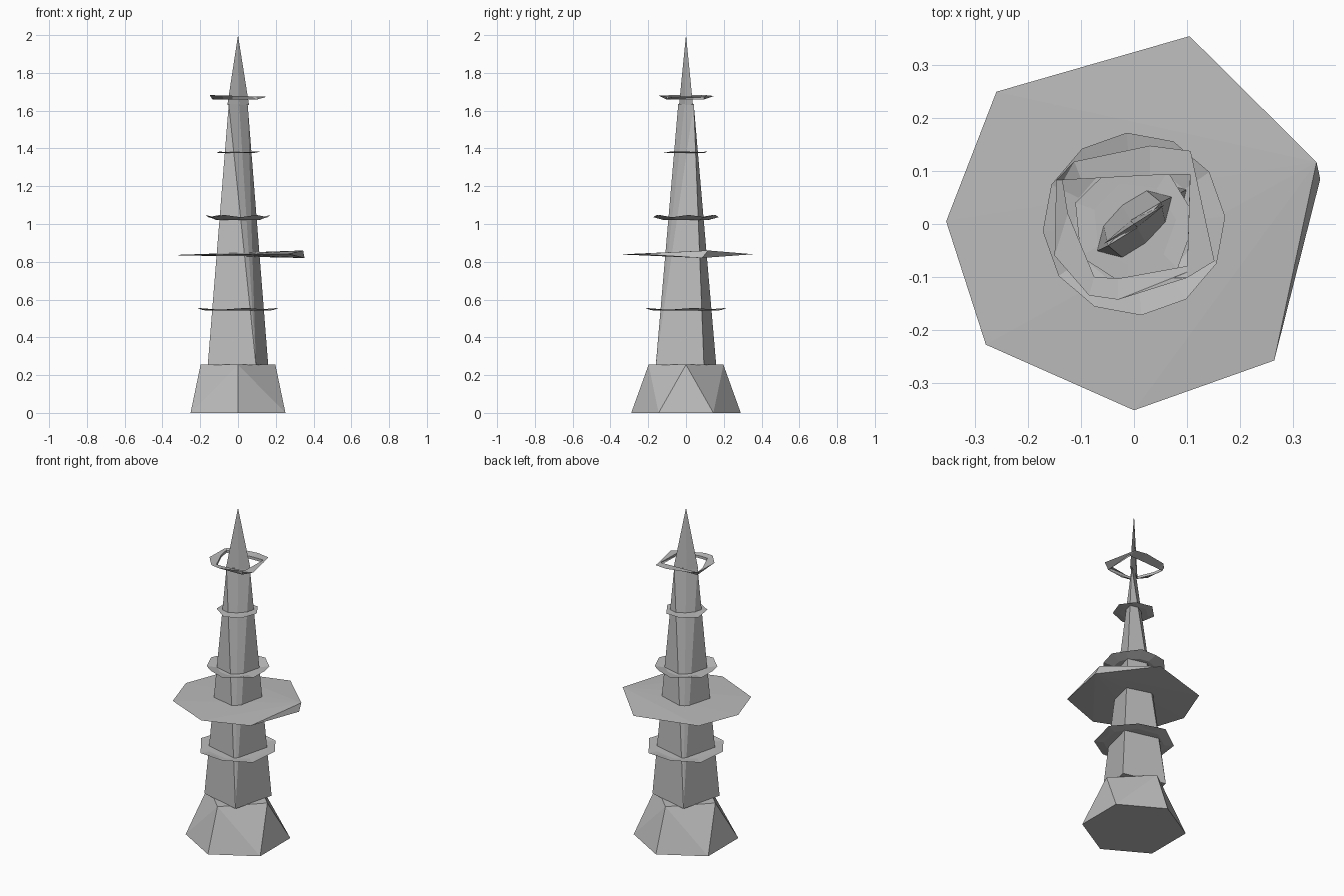
import bpy, bmesh, math

if "Cube" in bpy.data.objects:
    bpy.data.objects.remove(bpy.data.objects["Cube"])

stone = bpy.data.materials.new("grey_stone")
stone.diffuse_color = (0.5, 0.5, 0.5, 1)
stone.use_nodes = True
stone.node_tree.nodes["Principled BSDF"].inputs["Base Color"].default_value = stone.diffuse_color


def finish(name, bm):
    bmesh.ops.recalc_face_normals(bm, faces=bm.faces)
    mesh = bpy.data.meshes.new(name)
    bm.to_mesh(mesh)
    bm.free()
    mesh.materials.append(stone)
    ob = bpy.data.objects.new(name, mesh)
    bpy.context.collection.objects.link(ob)


def hull(name, points):
    """Solid facetted block wrapped around a few corner points."""
    bm = bmesh.new()
    verts = [bm.verts.new(p) for p in points]
    out = bmesh.ops.convex_hull(bm, input=verts)
    junk = {v for v in out["geom_interior"] + out["geom_unused"]
            if isinstance(v, bmesh.types.BMVert)}
    bmesh.ops.delete(bm, geom=list(junk), context="VERTS")
    finish(name, bm)


def loft(name, loops, caps=False):
    """Skin matching loops; closed tube section unless capped at both ends."""
    bm = bmesh.new()
    rows = [[bm.verts.new(p) for p in loop] for loop in loops]
    n = len(rows[0])
    pairs = list(zip(rows, rows[1:])) + ([] if caps else [(rows[-1], rows[0])])
    for a, b in pairs:
        for i in range(n):
            j = (i + 1) % n
            bm.faces.new((a[i], a[j], b[j], b[i]))
    if caps:
        bm.faces.new(rows[0])
        bm.faces.new(rows[-1])
    finish(name, bm)


def ngon(n, r, z, turn=0.0, wave=0.0):
    """Regular loop, optionally with corners alternately raised and lowered."""
    return [(r * math.cos(turn + math.tau * i / n),
             r * math.sin(turn + math.tau * i / n),
             z + wave * (-1) ** i) for i in range(n)]


# Base: hexagonal foot narrowing to a diamond top
hull("base", ngon(6, 0.29, 0, math.pi / 6) + ngon(4, 0.198, 0.255))

# Tower: turned square foot flattening to a thin diagonal blade
blade = [(0.051, 0.041), (-0.006, 0.007), (-0.049, -0.041), (0.006, -0.007)]
foot = [(0.16, 0.095), (-0.095, 0.16), (-0.16, -0.095), (0.095, -0.16)]
hull("tower", [(x, y, 0.253) for x, y in foot] + [(x, y, 1.635) for x, y in blade])

# Spire: thin blade tapering to a point
hull("spire", [(x * 1.15, y * 0.9, 1.63) for x, y in blade] + [(0, 0, 2.0)])

# Lower collar: thin plate with a slightly upturned rim
loft("lower_collar", [ngon(8, 0.17, 0.541, 0.2), ngon(8, 0.222, 0.55, 0.2, 0.006),
                      ngon(8, 0.17, 0.546, 0.2)], caps=True)

# Wide disc: flat irregular plate thickening into a wedge on the right
rim = [(0.105, 0.355), (-0.26, 0.25), (-0.355, 0.005),
       (-0.28, -0.228), (0, -0.352), (0.265, -0.258)]
hull("wide_disc", [(x, y, 0.839 + 0.01 * x) for x, y in rim]
     + [(0.352, 0.085, 0.82), (0.345, 0.117, 0.86)])

# Middle collar: shallow dish
loft("middle_collar", [ngon(12, 0.115, 1.02, 0.08), ngon(12, 0.173, 1.042, 0.08, 0.006),
                       ngon(12, 0.115, 1.028, 0.08)], caps=True)

# Upper collar: small flat plate
loft("upper_collar", [ngon(7, 0.08, 1.375, 0.1), ngon(7, 0.118, 1.38, 0.1, 0.003),
                      ngon(7, 0.08, 1.38, 0.1)], caps=True)

# Crown ring: open band around the spire
outer = [(0.152, -0.07), (0.107, 0.138), (0.03, 0.148), (-0.113, 0.118),
         (-0.147, 0.083), (-0.15, -0.06), (-0.085, -0.135), (-0.03, -0.143)]
inner = [(0.1, -0.102), (0.106, 0.094), (0.03, 0.092), (-0.1, 0.085),
         (-0.135, 0.083), (-0.125, 0.02), (-0.075, -0.1), (-0.03, -0.103)]
loft("crown_ring", [[(x, y, 1.678 - 0.03 * x) for x, y in outer],
                    [(x, y, 1.675) for x, y in inner],
                    [(x, y, 1.659) for x, y in inner]])
